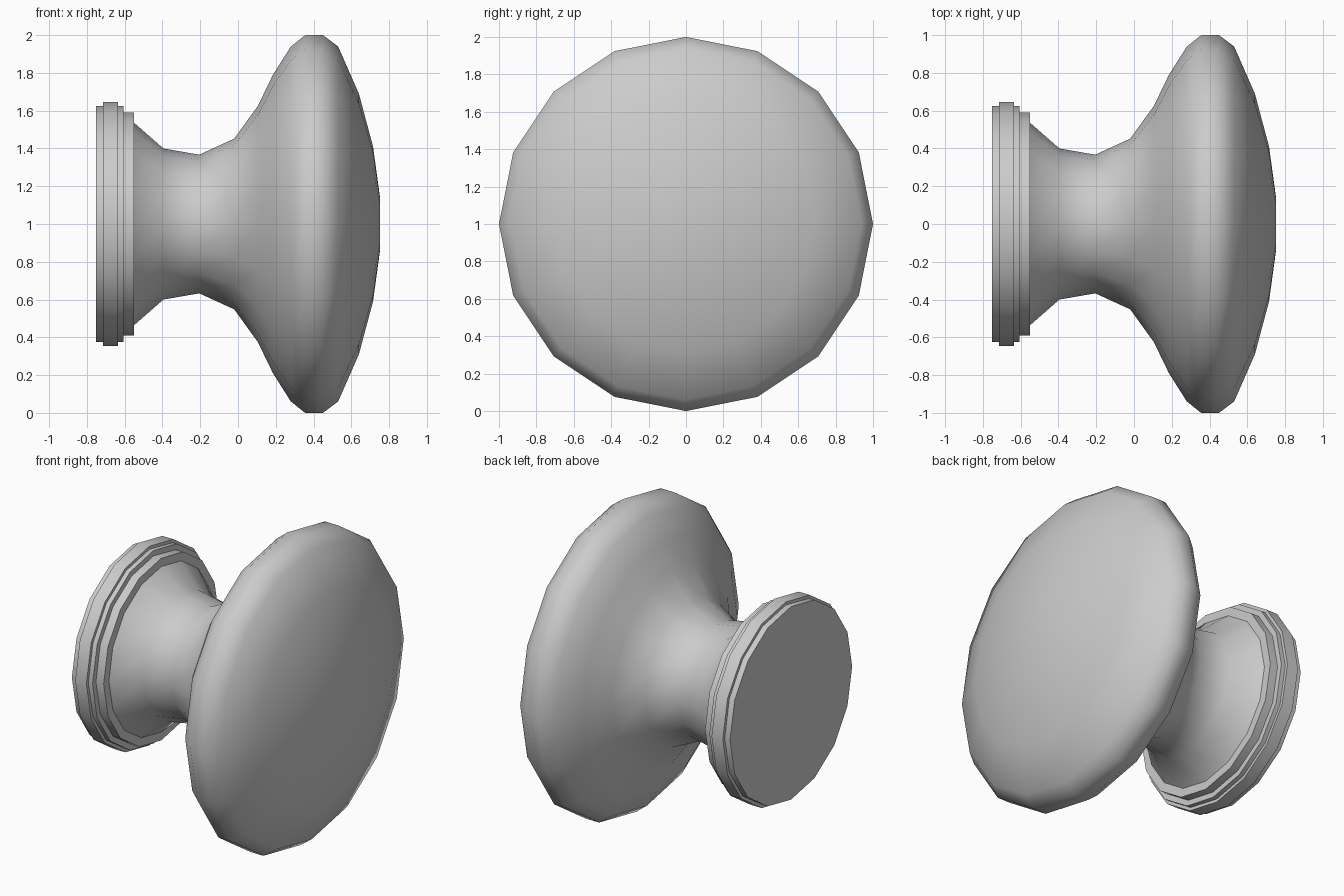
import bpy, bmesh
from math import cos, sin, pi, radians

if "Cube" in bpy.data.objects:
    bpy.data.objects.remove(bpy.data.objects["Cube"])

SIDES = 16
AXIS_Z = 1.0


def lathe(name, profile, angle):
    """Turn an (x, radius) profile around the horizontal x axis, capped at both ends."""
    bm = bmesh.new()
    rings = []
    for x, r in profile:
        rings.append([bm.verts.new((x, r * sin(2 * pi * i / SIDES),
                                    AXIS_Z + r * cos(2 * pi * i / SIDES)))
                      for i in range(SIDES)])
    for a, b in zip(rings, rings[1:]):
        for i in range(SIDES):
            j = (i + 1) % SIDES
            bm.faces.new((a[i], a[j], b[j], b[i]))
    bm.faces.new(rings[0])
    bm.faces.new(rings[-1])
    bmesh.ops.recalc_face_normals(bm, faces=bm.faces)
    mesh = bpy.data.meshes.new(name)
    bm.to_mesh(mesh)
    bm.free()
    obj = bpy.data.objects.new(name, mesh)
    bpy.context.collection.objects.link(obj)
    bpy.ops.object.select_all(action='DESELECT')
    obj.select_set(True)
    bpy.context.view_layer.objects.active = obj
    bpy.ops.object.shade_smooth_by_angle(angle=radians(angle))
    return obj


# Stepped mounting plate
lathe("mounting_plate", [
    (-0.753, 0.625), (-0.715, 0.625), (-0.715, 0.645), (-0.635, 0.645),
    (-0.635, 0.625), (-0.605, 0.625), (-0.605, 0.59), (-0.55, 0.59)], 30)

# Flared neck swelling into the domed grip
lathe("knob", [
    (-0.555, 0.54), (-0.395, 0.40), (-0.205, 0.367), (-0.02, 0.452),
    (0.105, 0.625), (0.185, 0.79), (0.28, 0.94), (0.355, 1.0),
    (0.45, 1.0), (0.53, 0.94), (0.64, 0.69), (0.715, 0.41), (0.752, 0.14)], 50)
